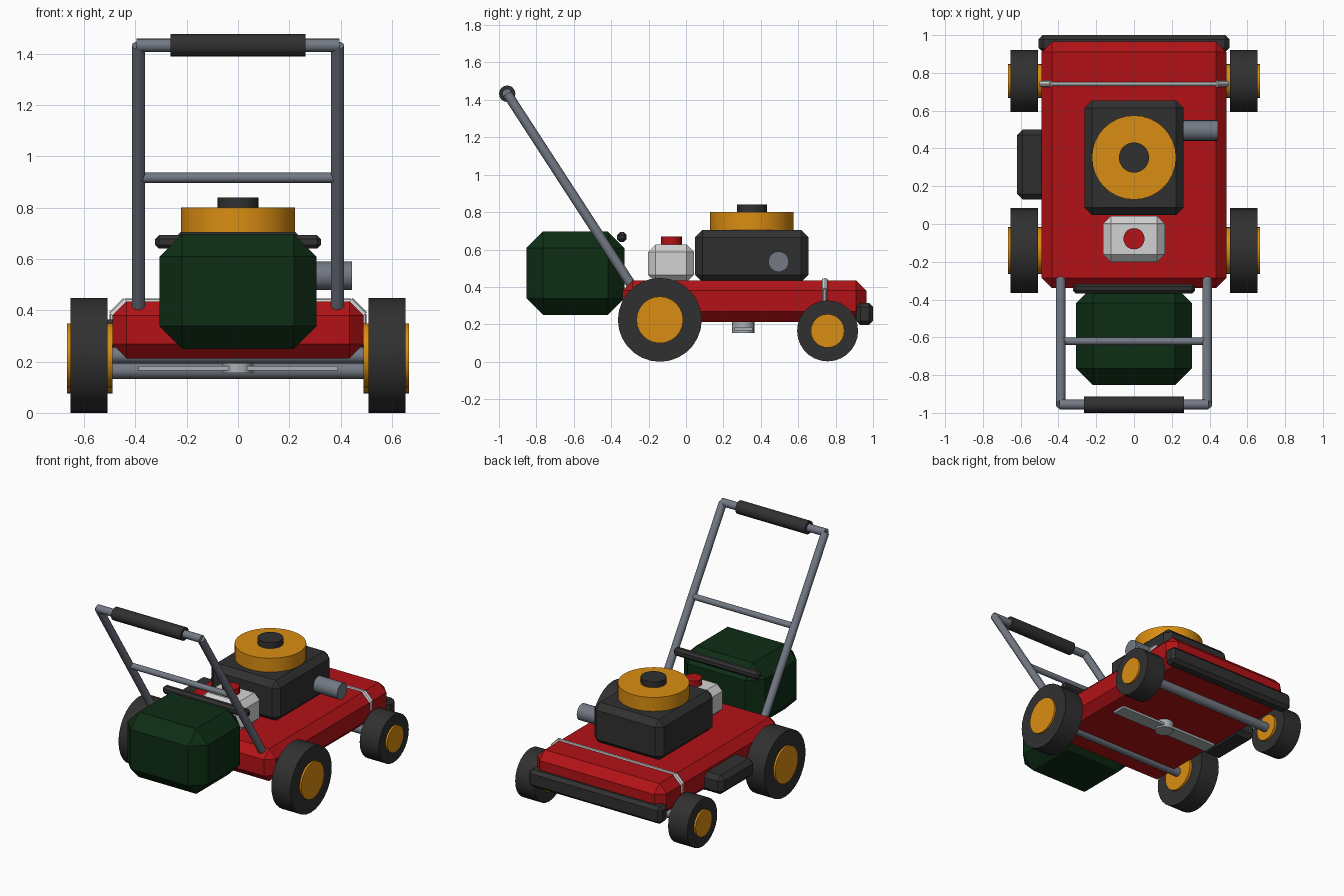
import bpy, bmesh, math
from mathutils import Vector

if "Cube" in bpy.data.objects:
    bpy.data.objects.remove(bpy.data.objects["Cube"])


def material(name, rgb):
    m = bpy.data.materials.new(name)
    m.diffuse_color = (*rgb, 1)
    m.use_nodes = True
    m.node_tree.nodes["Principled BSDF"].inputs["Base Color"].default_value = m.diffuse_color
    return m


RED = material("red paint", (0.45, 0.006, 0.008))
BLACK = material("black rubber", (0.03, 0.03, 0.03))
ORANGE = material("orange plastic", (0.70, 0.27, 0.006))
GREEN = material("dark green fabric", (0.004, 0.026, 0.007))
STEEL = material("grey steel", (0.17, 0.19, 0.23))
SILVER = material("light silver", (0.65, 0.65, 0.65))
BLADE = material("blade metal", (0.40, 0.43, 0.45))


def finish(name, bm, mat, smooth=False):
    bmesh.ops.recalc_face_normals(bm, faces=bm.faces)
    mesh = bpy.data.meshes.new(name)
    bm.to_mesh(mesh)
    bm.free()
    ob = bpy.data.objects.new(name, mesh)
    bpy.context.collection.objects.link(ob)
    mesh.materials.append(mat)
    if smooth:
        bpy.ops.object.select_all(action='DESELECT')
        ob.select_set(True)
        bpy.context.view_layer.objects.active = ob
        bpy.ops.object.shade_smooth_by_angle(angle=math.radians(35))
    return ob


def box(name, lo, hi, mat, bevel=0.0):
    """Chamfered box between two corners."""
    lo, hi = Vector(lo), Vector(hi)
    bm = bmesh.new()
    bmesh.ops.create_cube(bm, size=1)
    for v in bm.verts:
        v.co = (lo + hi) / 2 + v.co * (hi - lo)
    if bevel:
        bmesh.ops.bevel(bm, geom=bm.edges[:], offset=bevel, segments=1,
                        profile=0.5, affect='EDGES')
    return finish(name, bm, mat)


def rod(name, a, b, r, mat, sides=24, smooth=True):
    """Capped cylinder from point a to point b."""
    a, b = Vector(a), Vector(b)
    bm = bmesh.new()
    bmesh.ops.create_cone(bm, cap_ends=True, segments=sides, radius1=r,
                          radius2=r, depth=(b - a).length)
    q = (b - a).to_track_quat('Z', 'Y')
    for v in bm.verts:
        v.co = (a + b) / 2 + q @ v.co
    return finish(name, bm, mat, smooth)


# deck, bumper and side chute
box("deck", (-0.49, -0.34, 0.213), (0.49, 0.965, 0.435), RED, 0.055)
box("bumper", (-0.505, 0.91, 0.197), (0.505, 1.0, 0.315), BLACK, 0.022)
box("side_chute", (-0.62, 0.13, 0.235), (-0.45, 0.50, 0.365), BLACK, 0.03)

# trim strip wrapped across the deck
rod("trim_top", (-0.44, 0.742, 0.435), (0.44, 0.742, 0.435), 0.011, SILVER, 8)
for side, s in (("left", -1), ("right", 1)):
    rod("trim_corner_" + side, (s * 0.435, 0.742, 0.435),
        (s * 0.49, 0.742, 0.38), 0.018, SILVER, 8)
    rod("trim_drop_" + side, (s * 0.49, 0.742, 0.385),
        (s * 0.49, 0.742, 0.325), 0.011, SILVER, 8)

# engine
box("engine_block", (-0.263, 0.048, 0.425), (0.263, 0.655, 0.705), BLACK, 0.04)
rod("engine_shroud", (0, 0.352, 0.69), (0, 0.352, 0.80), 0.223, ORANGE, 32)
rod("starter_cap", (0, 0.352, 0.79), (0, 0.352, 0.84), 0.08, BLACK, 24)
rod("muffler", (0.24, 0.495, 0.535), (0.445, 0.495, 0.535), 0.055, STEEL, 20)

# fuel tank
box("fuel_tank", (-0.163, -0.202, 0.425), (0.163, 0.043, 0.627), SILVER, 0.04)
rod("fuel_cap", (0, -0.078, 0.61), (0, -0.078, 0.67), 0.056, RED, 20)

# grass bag and its hanger bar
box("grass_bag", (-0.306, -0.852, 0.25), (0.306, -0.33, 0.697), GREEN, 0.088)
box("bag_bar", (-0.323, -0.368, 0.64), (0.323, -0.317, 0.693), BLACK, 0.015)

# wheels, hubs and axles
for end, y, r, hub in (("rear", -0.14, 0.224, 0.125), ("front", 0.757, 0.163, 0.09)):
    z = r + 0.002 if end == "front" else r
    for side, s in (("left", -1), ("right", 1)):
        rod(f"{end}_wheel_{side}", (s * 0.508, y, z), (s * 0.653, y, z),
            r, BLACK, 28)
        rod(f"{end}_hub_{side}", (s * 0.49, y, z), (s * 0.666, y, z),
            hub, ORANGE, 24)
    rod(f"{end}_axle", (-0.55, y, z), (0.55, y, z), 0.032, STEEL, 16)

# cutting blade under the deck
box("blade", (-0.388, 0.26, 0.166), (0.388, 0.355, 0.183), BLADE)
rod("blade_hub", (0, 0.307, 0.155), (0, 0.307, 0.22), 0.06, BLADE, 16)

# handle
top, foot = Vector((0, -0.956, 1.433)), Vector((0, -0.295, 0.415))
for side, s in (("left", -1), ("right", 1)):
    off = Vector((s * 0.388, 0, 0))
    rod("handle_tube_" + side, foot + off, top + off, 0.026, STEEL, 14)
cross = top.lerp(foot, 0.507)
for name, c, half, r, mat in (("handle_top", top, 0.395, 0.026, STEEL),
                              ("handle_brace", cross, 0.388, 0.02, STEEL),
                              ("handle_grip", top, 0.264, 0.044, BLACK)):
    rod(name, c - Vector((half, 0, 0)), c + Vector((half, 0, 0)), r, mat, 16)
